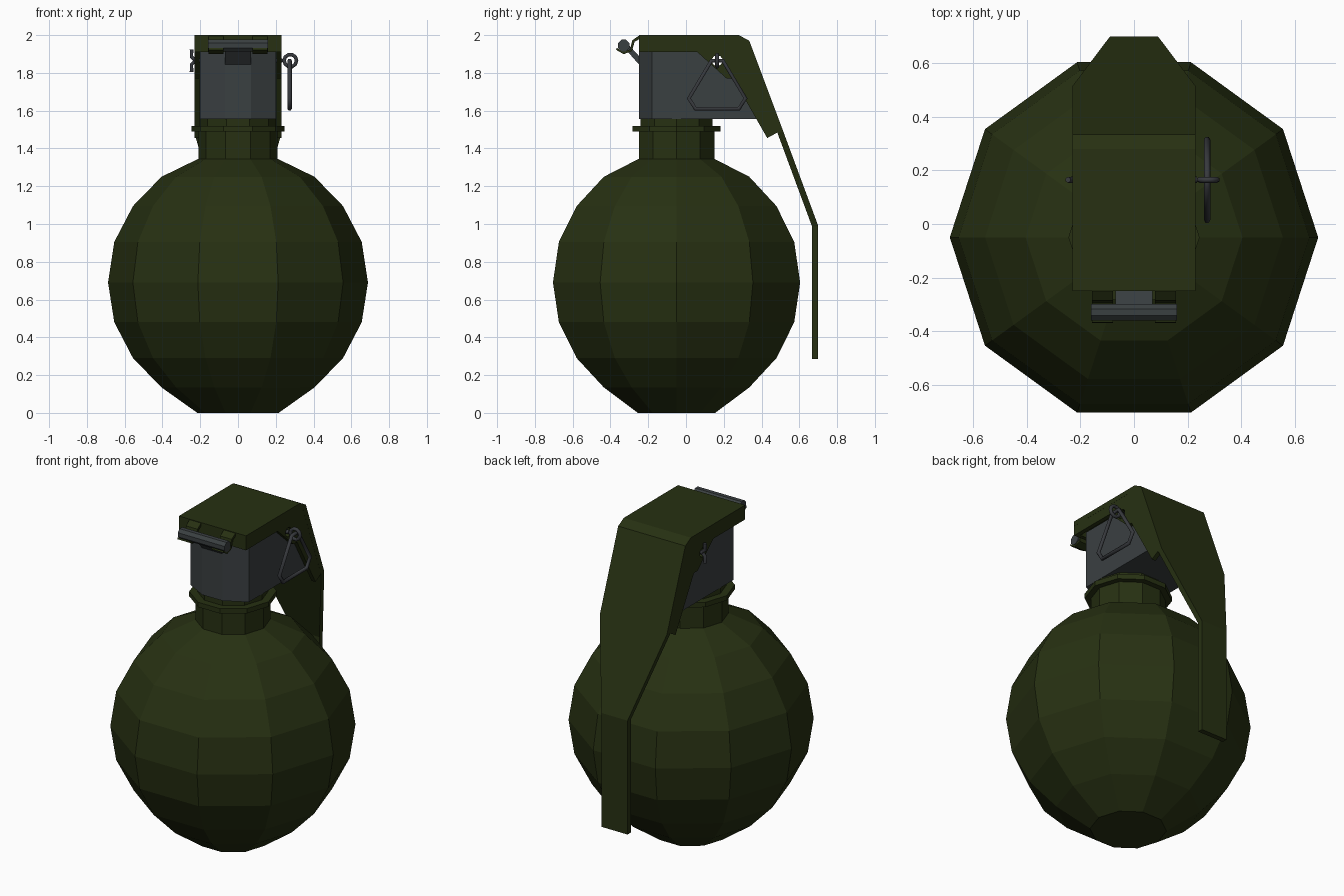
import bpy, bmesh, math
from mathutils import Vector, Matrix

if "Cube" in bpy.data.objects:
    bpy.data.objects.remove(bpy.data.objects["Cube"])


def material(name, rgb):
    m = bpy.data.materials.new(name)
    m.diffuse_color = (*rgb, 1)
    m.use_nodes = True
    m.node_tree.nodes["Principled BSDF"].inputs["Base Color"].default_value = m.diffuse_color
    return m


OLIVE = material("olive green", (0.020, 0.030, 0.006))
GREY = material("dark grey", (0.042, 0.050, 0.053))
STEEL = material("wire steel", (0.038, 0.041, 0.047))


def finish(name, bm, mat):
    bmesh.ops.recalc_face_normals(bm, faces=bm.faces)
    me = bpy.data.meshes.new(name)
    bm.to_mesh(me)
    bm.free()
    me.materials.append(mat)
    ob = bpy.data.objects.new(name, me)
    bpy.context.collection.objects.link(ob)
    return ob


def loft(name, loops, mat):
    """Bridge closed loops of points and cap both ends."""
    bm = bmesh.new()
    rings = [[bm.verts.new(p) for p in lp] for lp in loops]
    n = len(rings[0])
    for a, b in zip(rings, rings[1:]):
        for i in range(n):
            bm.faces.new((a[i], a[(i + 1) % n], b[(i + 1) % n], b[i]))
    bm.faces.new(rings[0])
    bm.faces.new(rings[-1])
    return finish(name, bm, mat)


def lathe(name, profile, mat, sides=10, cy=-0.05):
    t = [2 * math.pi * i / sides for i in range(sides)]
    return loft(name, [[(r * math.cos(a), cy + r * math.sin(a), z) for a in t]
                       for r, z in profile], mat)


def side_prism(name, yz, x0, x1, mat):
    return loft(name, [[(x, y, z) for y, z in yz] for x in (x0, x1)], mat)


def rod(name, y, z, r, x0, x1, mat, sides=8):
    t = [2 * math.pi * (i + 0.5) / sides for i in range(sides)]
    return side_prism(name, [(y + r * math.cos(a), z + r * math.sin(a)) for a in t], x0, x1, mat)


def wire(name, pts, r, mat, cyclic=False):
    cu = bpy.data.curves.new(name, 'CURVE')
    cu.dimensions = '3D'
    cu.bevel_depth = r
    cu.bevel_resolution = 1
    cu.use_fill_caps = True
    sp = cu.splines.new('POLY')
    sp.points.add(len(pts) - 1)
    for p, co in zip(sp.points, pts):
        p.co = (*co, 1)
    sp.use_cyclic_u = cyclic
    cu.materials.append(mat)
    ob = bpy.data.objects.new(name, cu)
    bpy.context.collection.objects.link(ob)
    return ob


# Round body, neck and collar
lathe("body", [(0.215, 0), (0.405, 0.135), (0.556, 0.29), (0.655, 0.48), (0.688, 0.69),
               (0.655, 0.905), (0.556, 1.095), (0.405, 1.25), (0.21, 1.345)], OLIVE)
lathe("neck", [(0.21, 1.34), (0.21, 1.49), (0.245, 1.49), (0.245, 1.52),
               (0.20, 1.52), (0.20, 1.56)], OLIVE)

# Fuze head: chamfered front, sloping back under the lever
def head_loop(z, back):
    return [(-0.07, -0.25, z), (0.07, -0.25, z), (0.2, -0.18, z), (0.2, back, z),
            (-0.2, back, z), (-0.2, -0.18, z)]
head = loft("fuze_head", [head_loop(1.555, 0.42), head_loop(1.91, 0.29)], GREY)

# Lever: bent plate that narrows into the tail
outer = [(-0.25, 2.0), (0.28, 2.0), (0.335, 1.97), (0.515, 1.49), (0.70, 0.99), (0.70, 0.285)]
inner = [(-0.25, 1.97), (0.265, 1.97), (0.308, 1.95), (0.485, 1.48), (0.668, 0.985), (0.668, 0.285)]
half = [0.23, 0.23, 0.23, 0.23, 0.09, 0.09]
loft("lever", [[(-w, *o), (w, *o), (w, *i), (-w, *i)]
               for o, i, w in zip(outer, inner, half)], OLIVE)
side_prism("lever_front_lip", [(-0.249, 1.91), (-0.249, 1.98), (-0.225, 1.98), (-0.225, 1.91)],
           -0.22, 0.22, OLIVE)

# Lever side flaps
flap = [(-0.25, 1.91), (0.06, 1.91), (0.215, 1.77), (0.25, 1.77), (0.43, 1.455), (0.50, 1.493),
        (0.32, 1.97), (0.27, 1.985), (-0.25, 1.985)]
flaps = [side_prism("lever_flap_" + n, flap, s * 0.203, s * 0.2295, OLIVE)
         for n, s in (("left", -1), ("right", 1))]

# Hole for the safety pin through the flaps and the head
PY, PZ = 0.165, 1.865
cutter = rod("pin_hole_cutter", PY, PZ, 0.029, -0.4, 0.4, GREY, 10)
cutter.hide_render = True
cutter.hide_viewport = True
for ob in [head] + flaps:
    m = ob.modifiers.new("pin_hole", 'BOOLEAN')
    m.operation = 'DIFFERENCE'
    m.solver = 'EXACT'
    m.object = cutter

# Hinge: strap, cross pin and curled lever tabs
side_prism("hinge_strap", [(-0.245, 1.84), (-0.32, 1.925), (-0.30, 1.945), (-0.245, 1.885)],
           -0.07, 0.07, GREY)
rod("hinge_pin", -0.33, 1.945, 0.033, -0.16, 0.16, GREY)
curl_top = [(-0.245, 2.0), (-0.285, 1.972), (-0.295, 1.925), (-0.33, 1.912), (-0.366, 1.932)]
curl_low = [(-0.37, 1.922), (-0.33, 1.899), (-0.286, 1.915), (-0.272, 1.965), (-0.245, 1.98)]
for n, s in (("left", -1), ("right", 1)):
    side_prism("hinge_tab_" + n, curl_top + curl_low, s * 0.078, s * 0.157, OLIVE)

# Safety pin with its eye and spread ends
wire("safety_pin", [(-0.235, PY, PZ), (0.235, PY, PZ)], 0.012, STEEL)
wire("pin_eye", [(0.277 + 0.033 * math.cos(a), PY, PZ + 0.033 * math.sin(a))
                 for a in (math.pi * i / 5 for i in range(10))], 0.011, STEEL, True)
for n, s in (("upper", 1), ("lower", -1)):
    wire("pin_end_" + n, [(-0.225, PY, PZ), (-0.246, PY, PZ + s * 0.02),
                          (-0.246, PY, PZ + s * 0.06)], 0.011, STEEL)

# Triangular pull ring hanging from the eye
ring = [(0.135, 1.865), (0.195, 1.865), (0.315, 1.665), (0.28, 1.61), (0.05, 1.61), (0.015, 1.665)]
wire("pull_ring", [(0.273, y, z) for y, z in ring], 0.012, STEEL, True)
